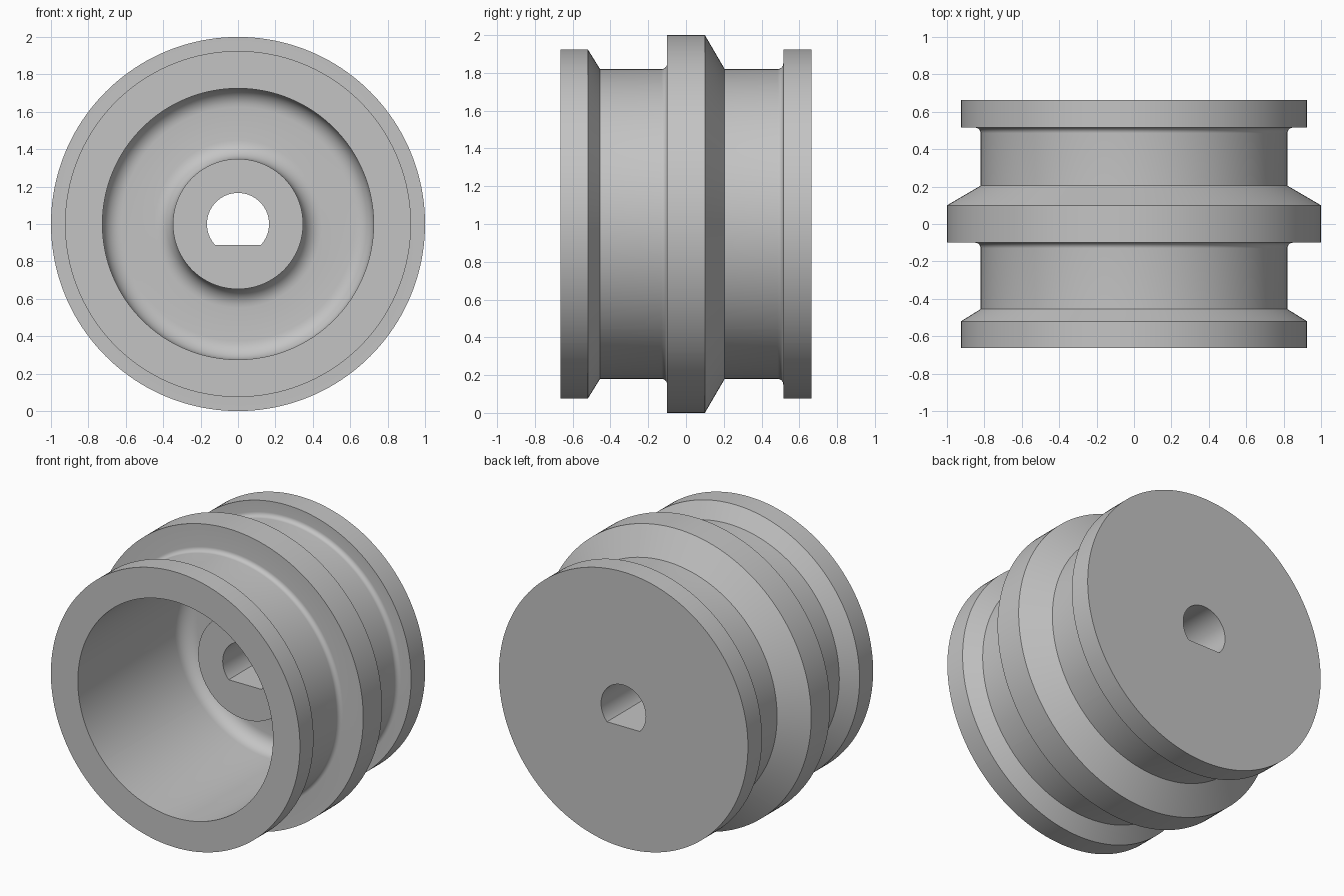
import bpy
import bmesh
from math import sin, cos, asin, pi, radians

cube = bpy.data.objects.get("Cube")
if cube:
    bpy.data.objects.remove(cube)

SEGMENTS = 160
BORE = 0.166       # shaft hole radius
FLAT = -0.113      # height of the flat in the hole, from the axis
HALF = 0.664       # half of the length along the axis


def fillet(y, r, size, start, end, steps=8):
    """Arc of (y, radius) points around a centre."""
    angles = [radians(start + (end - start) * i / steps) for i in range(steps + 1)]
    return [(y + size * cos(a), r + size * sin(a)) for a in angles]


# Closed cross-section, from the hub face round the outside to the back face
hub = [(0.075, BORE), (0.075, 0.348)] + fillet(0.36, 0.448, 0.1, -90, 0)
cavity = fillet(0.36, 0.625, 0.1, 0, 90) + [(-HALF, 0.725)]
front_flange = [(-HALF, 0.925), (-0.52, 0.925), (-0.455, 0.82)]
middle_rib = fillet(-0.13, 0.85, 0.03, -90, 0) + [(-0.1, 1), (0.1, 1), (0.205, 0.82)]
back_flange = fillet(0.485, 0.85, 0.03, -90, 0) + [(0.515, 0.925), (HALF, 0.925)]
profile = hub + cavity + front_flange + middle_rib + back_flange + [(HALF, BORE)]

# Even steps around the axis, plus the two corners of the flat
corner = asin(FLAT / BORE)
angles = sorted([2 * pi * i / SEGMENTS for i in range(SEGMENTS)]
                + [pi - corner, 2 * pi + corner])

# Revolve the cross-section, holding the hole above its flat
bm = bmesh.new()
rings = []
for a in angles:
    ring = []
    for y, r in profile:
        z = r * sin(a)
        if r == BORE:
            z = max(z, FLAT)
        ring.append(bm.verts.new((r * cos(a), y, 1 + z)))
    rings.append(ring)
for i, ring in enumerate(rings):
    previous = rings[i - 1]
    for j in range(len(profile)):
        bm.faces.new((previous[j - 1], previous[j], ring[j], ring[j - 1]))
bmesh.ops.recalc_face_normals(bm, faces=bm.faces)
mesh = bpy.data.meshes.new("grooved_roller")
bm.to_mesh(mesh)
bm.free()

# Plain grey
grey = bpy.data.materials.new("light grey")
grey.use_nodes = True
colour = (0.55, 0.55, 0.55, 1)
grey.diffuse_color = colour
grey.node_tree.nodes["Principled BSDF"].inputs["Base Color"].default_value = colour
mesh.materials.append(grey)

roller = bpy.data.objects.new("grooved_roller", mesh)
bpy.context.collection.objects.link(roller)
bpy.ops.object.select_all(action="DESELECT")
roller.select_set(True)
bpy.context.view_layer.objects.active = roller
bpy.ops.object.shade_smooth_by_angle(angle=radians(30))
